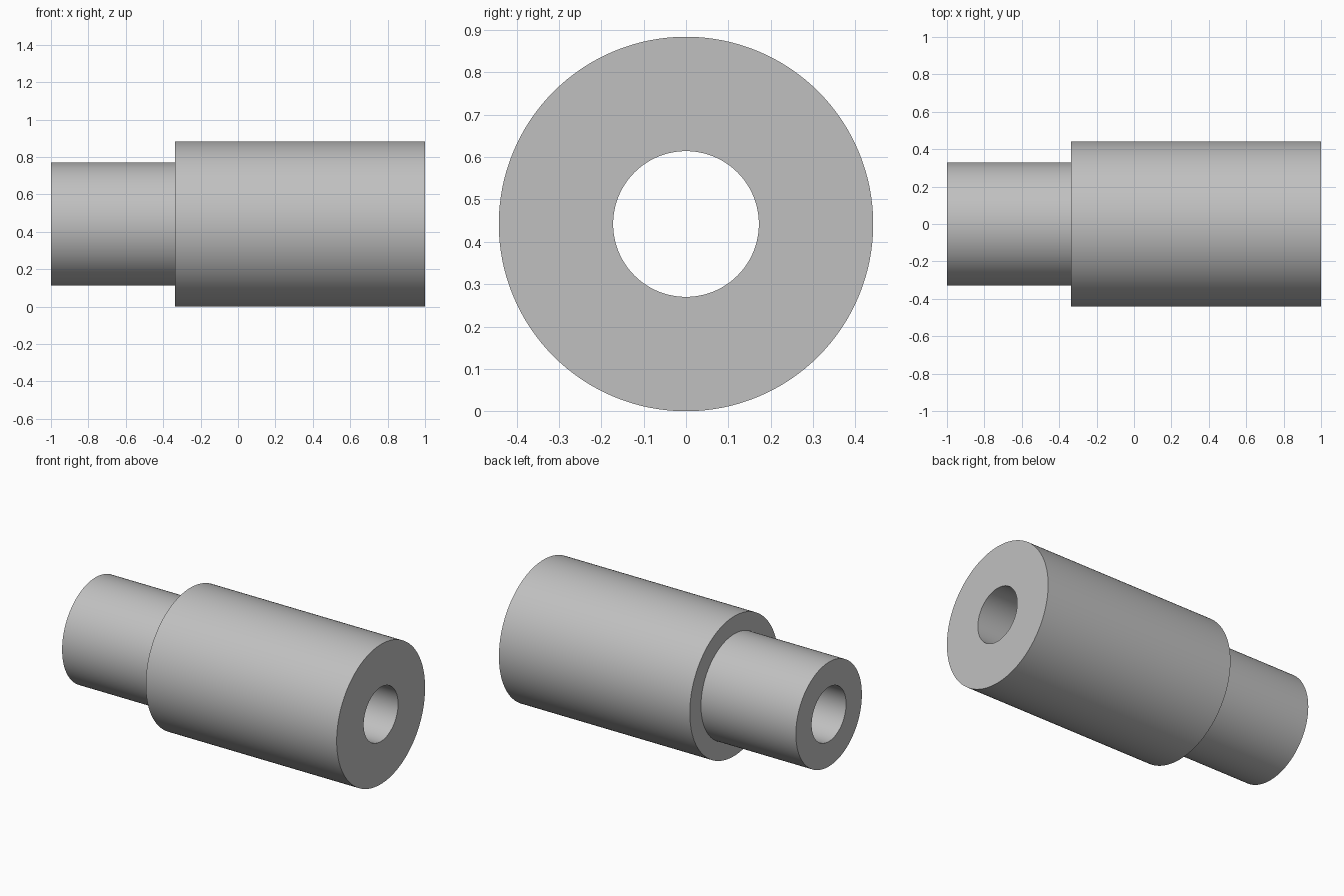
import bpy
import bmesh
from math import cos, sin, tau, radians

SEGMENTS = 128
OUTER, NECK, BORE = 0.442, 0.33, 0.172
LEFT_END, STEP, RIGHT_END = 1.0, -0.336, -1.0

cube = bpy.data.objects.get("Cube")
if cube:
    bpy.data.objects.remove(cube, do_unlink=True)

# Plain grey metal
grey = bpy.data.materials.new("grey_metal")
grey.use_nodes = True
colour = (0.53, 0.53, 0.53, 1)
grey.diffuse_color = colour
grey.node_tree.nodes["Principled BSDF"].inputs["Base Color"].default_value = colour

# Closed half-section of the sleeve as (x, radius), revolved about the x axis
profile = [(RIGHT_END, BORE), (RIGHT_END, NECK), (STEP, NECK),
           (STEP, OUTER), (LEFT_END, OUTER), (LEFT_END, BORE)]

bm = bmesh.new()
rings = [[bm.verts.new((x, r * cos(tau * i / SEGMENTS), r * sin(tau * i / SEGMENTS)))
          for i in range(SEGMENTS)] for x, r in profile]
for k, ring in enumerate(rings):
    following = rings[(k + 1) % len(rings)]
    for i in range(SEGMENTS):
        j = (i + 1) % SEGMENTS
        bm.faces.new((ring[i], ring[j], following[j], following[i]))
bmesh.ops.recalc_face_normals(bm, faces=bm.faces)

mesh = bpy.data.meshes.new("stepped_sleeve")
bm.to_mesh(mesh)
bm.free()
mesh.materials.append(grey)

sleeve = bpy.data.objects.new("stepped_sleeve", mesh)
sleeve.location.z = OUTER
bpy.context.collection.objects.link(sleeve)

# Smooth barrels with crisp rims
bpy.ops.object.select_all(action="DESELECT")
sleeve.select_set(True)
bpy.context.view_layer.objects.active = sleeve
bpy.ops.object.shade_smooth_by_angle(angle=radians(30))
